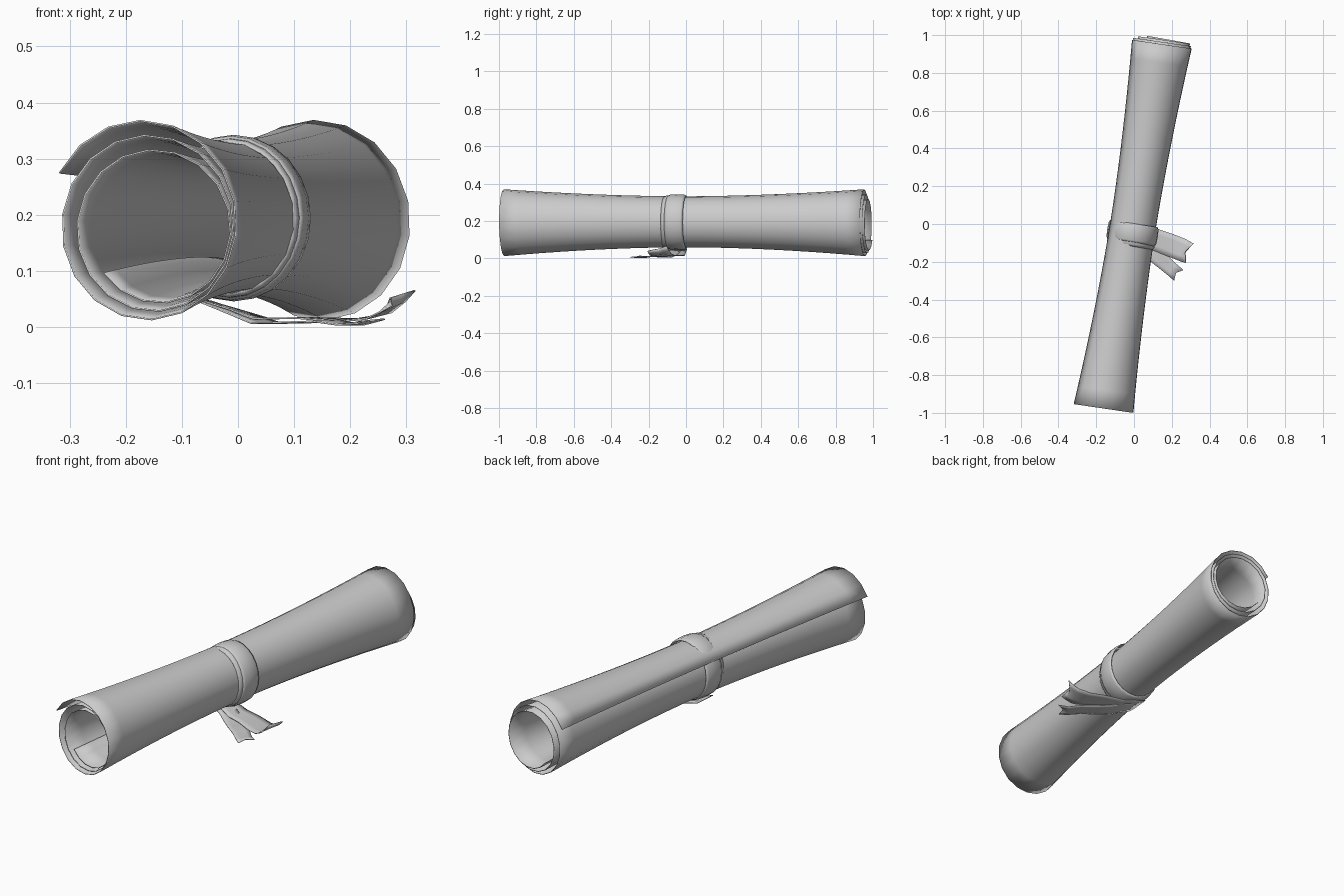
import bpy, math
from mathutils import Vector

if "Cube" in bpy.data.objects:
    bpy.data.objects.remove(bpy.data.objects["Cube"])

TILT = math.radians(9.1)
AXIS = Vector((math.sin(TILT), math.cos(TILT), 0))
SIDE = Vector((math.cos(TILT), -math.sin(TILT), 0))
ORIGIN = Vector((-0.001, -0.005, 0))


def place(u, s, z):
    """Point from sideways offset, distance along the roll, and height."""
    return ORIGIN + SIDE * u + AXIS * s + Vector((0, 0, z))


def sheet(name, rows, closed=False, thickness=0.003, angle=40, subdiv=0):
    """Surface lofted through equal-length rows of points."""
    n, m = len(rows), len(rows[0])
    verts = [p for r in rows for p in r]
    faces = []
    for i in range(n if closed else n - 1):
        k = (i + 1) % n
        for j in range(m - 1):
            faces.append((i * m + j, i * m + j + 1, k * m + j + 1, k * m + j))
    me = bpy.data.meshes.new(name)
    me.from_pydata(verts, [], faces)
    ob = bpy.data.objects.new(name, me)
    bpy.context.collection.objects.link(ob)
    if subdiv:
        sub = ob.modifiers.new("smooth", 'SUBSURF')
        sub.levels = sub.render_levels = subdiv
    sol = ob.modifiers.new("thickness", 'SOLIDIFY')
    sol.thickness = thickness
    sol.offset = 0
    bpy.ops.object.select_all(action='DESELECT')
    ob.select_set(True)
    bpy.context.view_layer.objects.active = ob
    bpy.ops.object.shade_smooth_by_angle(angle=math.radians(angle))
    return ob


# Rolled paper: shrinking off-centre spiral, pinched at the waist
TURNS, STEPS, RINGS = 2.82, 51, 20
rows = []
for i in range(STEPS + 1):
    t = TURNS * i / STEPS
    a = math.radians(152) - 2 * math.pi * t
    u = -0.0125 + 0.009 * t + (0.1705 - 0.016 * t) * math.cos(a)
    v = -0.0025 - 0.0055 * t + (0.1845 - 0.0205 * t) * math.sin(a)
    row = []
    for j in range(RINGS + 1):
        k = 2 * j / RINGS - 1
        f = 0.76 + 0.24 * abs(k) ** 1.8
        s = -0.0105 + 0.9765 * k + 0.012 * t
        row.append(place(u * f, s, 0.195 - 0.005 * k * k + v * f))
    rows.append(row)
sheet("paper_roll", rows)


# Ribbon loops round the waist, gently bulging across their width
def loop(name, s0, half, ru, rv):
    profile = [(-1, -0.004), (-0.75, 0.002), (0, 0.004), (0.75, 0.002), (1, -0.004)]
    rows = []
    for i in range(24):
        a = 2 * math.pi * i / 24
        rows.append([place((ru + d) * math.cos(a), s0 + k * half,
                           0.194 + (rv + d) * math.sin(a)) for k, d in profile])
    sheet(name, rows, closed=True)


loop("ribbon_loop_inner", -0.066, 0.047, 0.123, 0.138)
loop("ribbon_loop_outer", -0.043, 0.050, 0.130, 0.143)


# Ribbon tails: stations of (x, y, z, width, edge lift), swallow-cut at the end
def tail(name, stations, notch):
    pts = [Vector(p[:3]) for p in stations]
    rows = []
    for i, (p, st) in enumerate(zip(pts, stations)):
        d = pts[min(i + 1, len(pts) - 1)] - pts[max(i - 1, 0)]
        d.z = 0
        d.normalize()
        across = Vector((-d.y, d.x, 0))
        row = []
        for k in (-1, -0.5, 0, 0.5, 1):
            q = p + across * (k * st[3] / 2) + Vector((0, 0, k * st[4]))
            if i == len(pts) - 1:
                q -= d * notch * (1 - abs(k))
            row.append(q)
        rows.append(row)
    sheet(name, rows, angle=50)


tail("ribbon_tail_wide", [
    (-0.07, -0.045, 0.050, 0.10, 0), (-0.01, -0.05, 0.032, 0.10, 0),
    (0.04, -0.06, 0.015, 0.11, 0), (0.12, -0.085, 0.016, 0.115, 0),
    (0.20, -0.115, 0.012, 0.12, 0.002), (0.25, -0.135, 0.020, 0.12, 0.006),
    (0.275, -0.147, 0.036, 0.115, 0.010), (0.295, -0.155, 0.052, 0.11, 0.013)], 0.025)
tail("ribbon_tail_narrow", [
    (-0.06, -0.065, 0.046, 0.09, 0), (0.0, -0.08, 0.024, 0.09, 0),
    (0.05, -0.11, 0.007, 0.09, 0), (0.10, -0.155, 0.008, 0.085, 0),
    (0.16, -0.205, 0.010, 0.08, 0), (0.20, -0.24, 0.004, 0.075, 0),
    (0.237, -0.272, 0.010, 0.075, 0.004)], 0.02)
